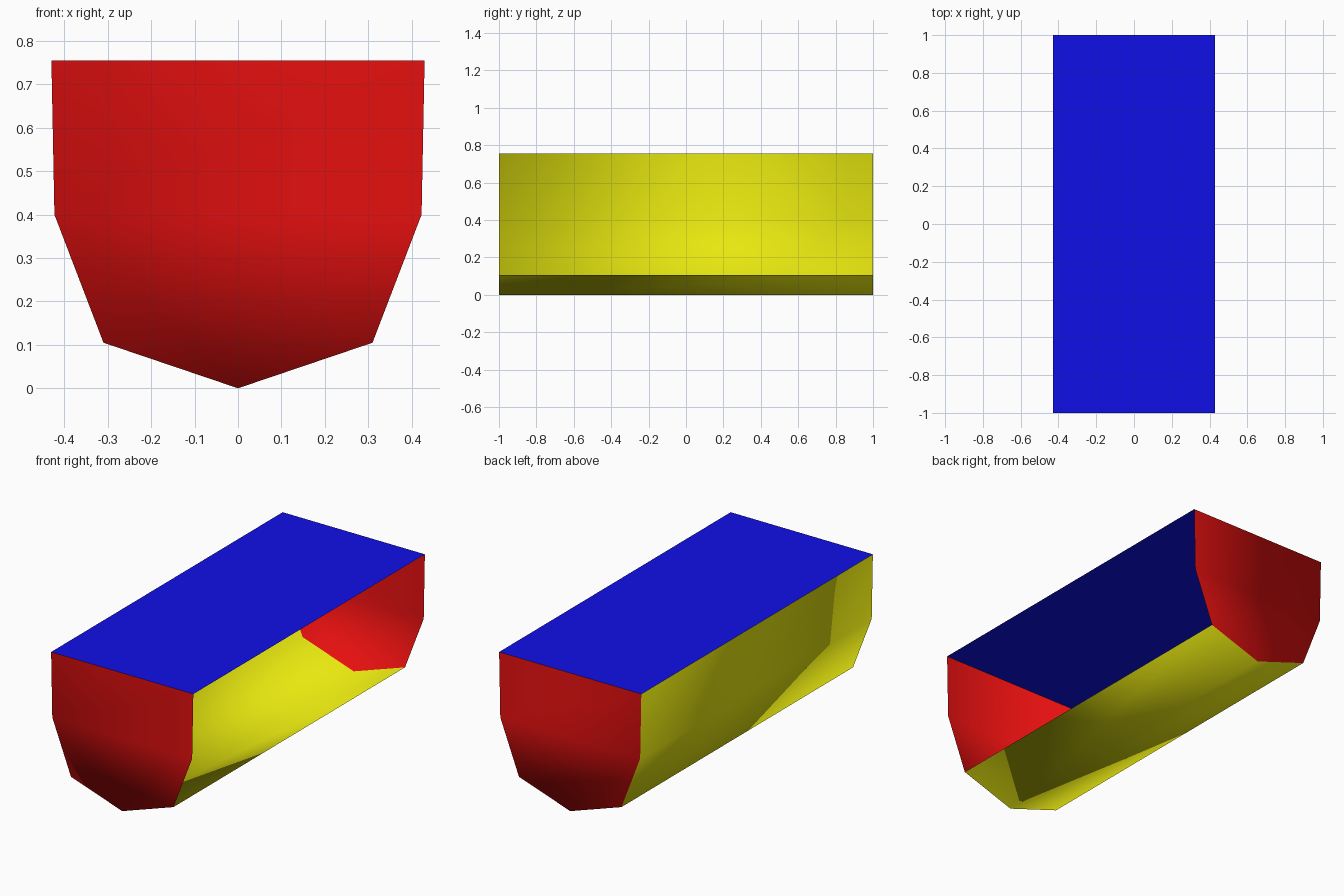
import bpy
import bmesh

cube = bpy.data.objects.get("Cube")
if cube:
    bpy.data.objects.remove(cube, do_unlink=True)


def make_material(name, colour):
    mat = bpy.data.materials.new(name)
    mat.use_nodes = True
    mat.diffuse_color = colour
    mat.node_tree.nodes["Principled BSDF"].inputs["Base Color"].default_value = colour
    return mat


red = make_material("red", (0.8, 0.005, 0.005, 1))
yellow = make_material("yellow", (0.8, 0.8, 0.005, 1))
blue = make_material("blue", (0.005, 0.005, 0.8, 1))


def add_object(name, bm, materials):
    mesh = bpy.data.meshes.new(name)
    bm.to_mesh(mesh)
    bm.free()
    for mat in materials:
        mesh.materials.append(mat)
    obj = bpy.data.objects.new(name, mesh)
    bpy.context.collection.objects.link(obj)
    return obj


# Half of the cross-section, from the deck edge down to the chine
HALF = [(0.43, 0.755), (0.423, 0.4), (0.31, 0.105)]
SECTION = [(-x, z) for x, z in HALF] + [(0, 0)] + HALF[::-1]
OPEN_FROM = 4  # panels beyond the right chine are left out

# Hull: two end plates joined by the left side and bottom panels
bm = bmesh.new()
front, back = [[bm.verts.new((x, y, z)) for x, z in SECTION] for y in (-1, 1)]
bm.faces.new(front)
bm.faces.new(back[::-1])
for i in range(OPEN_FROM):
    panel = bm.faces.new((front[i], back[i], back[i + 1], front[i + 1]))
    panel.material_index = 1
for face in bm.faces:
    face.smooth = True
bmesh.ops.recalc_face_normals(bm, faces=bm.faces)
add_object("hull", bm, [red, yellow])

# Flat deck closing the top
w, h = HALF[0]
bm = bmesh.new()
bm.faces.new([bm.verts.new((x, y, h)) for x, y in ((-w, -1), (w, -1), (w, 1), (-w, 1))])
add_object("deck", bm, [blue])
